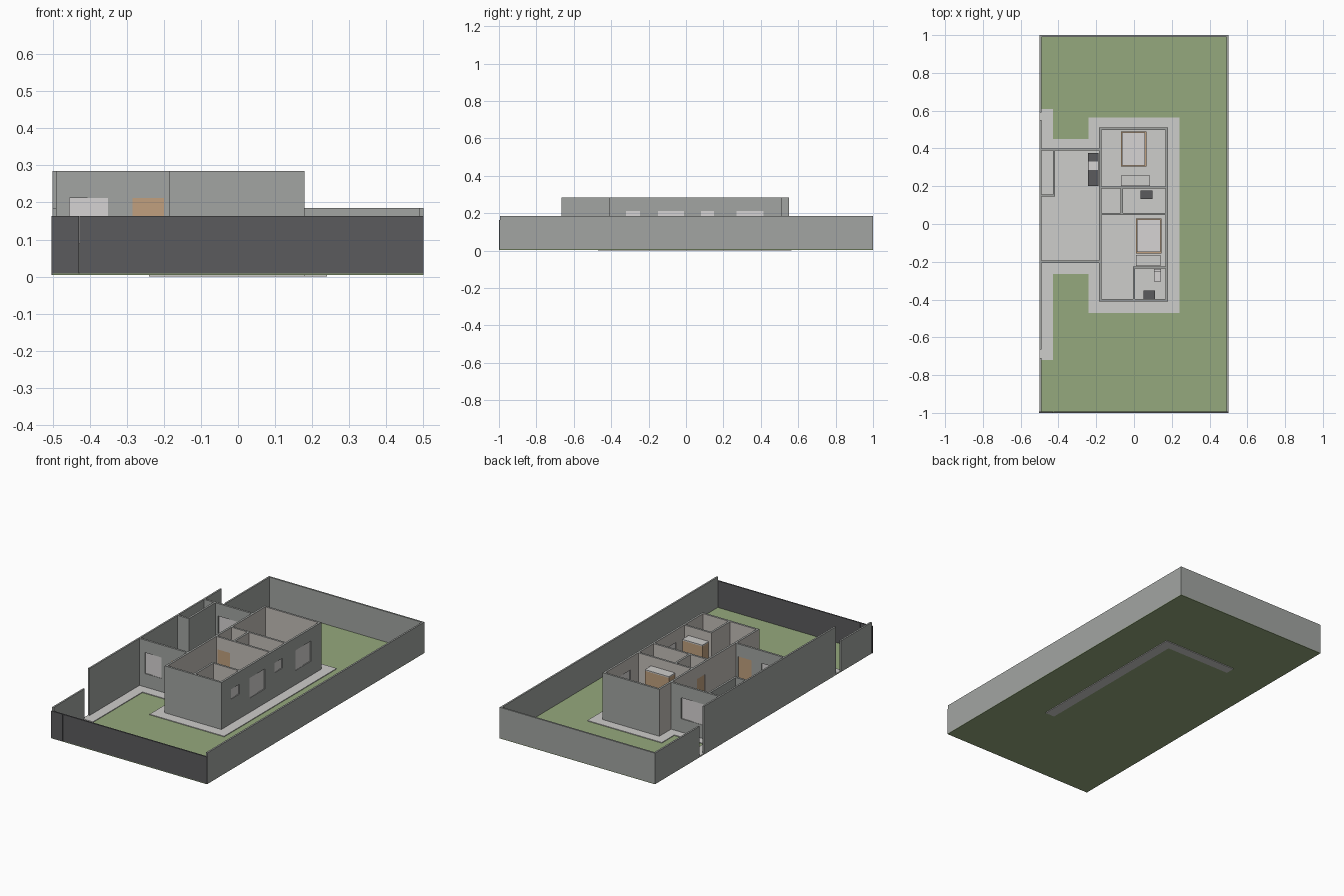
import bpy, bmesh
from mathutils import Vector

if "Cube" in bpy.data.objects:
    bpy.data.objects.remove(bpy.data.objects["Cube"])


def material(name, r, g, b):
    lin = [((c / 255 + 0.055) / 1.055) ** 2.4 for c in (r, g, b)]
    m = bpy.data.materials.new(name)
    m.diffuse_color = (*lin, 1)
    m.use_nodes = True
    m.node_tree.nodes["Principled BSDF"].inputs["Base Color"].default_value = m.diffuse_color
    return m


GRASS = material("grass green", 149, 169, 125)
PAVING = material("pale paving", 206, 205, 203)
WALL = material("wall grey", 162, 165, 162)
PLASTER = material("warm plaster", 196, 190, 185)
DARK = material("dark grey", 91, 91, 93)
WOOD = material("light wood", 193, 160, 126)
WHITE = material("off white", 214, 212, 211)

H = 0.285          # house wall height
FENCE = 0.185      # boundary wall height
T = 0.012          # wall thickness
BASE = 0.005


def make(name, boxes, mat, rule=None):
    """Object made of boxes (x0, x1, y0, y1, z0, z1); rule(face) -> True uses plaster."""
    bm = bmesh.new()
    for x0, x1, y0, y1, z0, z1 in boxes:
        vs = bmesh.ops.create_cube(bm, size=1)["verts"]
        for v in vs:
            v.co = Vector((x1 if v.co.x > 0 else x0,
                           y1 if v.co.y > 0 else y0,
                           z1 if v.co.z > 0 else z0))
    bm.normal_update()
    me = bpy.data.meshes.new(name)
    me.materials.append(mat)
    if rule:
        me.materials.append(PLASTER)
        for f in bm.faces:
            f.material_index = 1 if rule(f) else 0
    bm.to_mesh(me)
    bm.free()
    ob = bpy.data.objects.new(name, me)
    bpy.context.collection.objects.link(ob)
    return ob


def indoor(f):
    """Faces within the bedroom block are plastered, wall tops stay grey."""
    c = f.calc_center_median()
    return abs(f.normal.z) < 0.5 and -0.19 < c.x < 0.17 and -0.401 < c.y < 0.501


def wall(name, axis, pos, a, b, openings=(), height=H):
    """Wall along an axis; openings are (from, to, bottom, top, kind)."""
    def box(u0, u1, z0, z1, t=T / 2, off=0.0):
        p0, p1 = pos + off - t, pos + off + t
        return (u0, u1, p0, p1, z0, z1) if axis == "x" else (p0, p1, u0, u1, z0, z1)

    parts, u = [], a
    for o0, o1, zb, zt, kind in sorted(openings):
        parts += [box(u, o0, BASE, height), box(o0, o1, zt, height)]
        if zb > 0.02:
            parts.append(box(o0, o1, BASE, zb))
        if kind == "window":      # two sliding sashes
            mid = (o0 + o1) / 2
            make(name + "_window", [box(o0, mid + 0.004, zb, zt, 0.002, 0.002),
                                    box(mid - 0.004, o1, zb, zt, 0.002, -0.002)], WHITE)
        else:
            make(name + "_door", [box(o0, o1, BASE, zt, 0.004)], WOOD)
        u = o1
    parts.append(box(u, b, BASE, height))
    make(name, parts, WALL, indoor)


# Ground and paving
make("lawn", [(-0.5, 0.5, -1, 1, 0.004, 0.008)], GRASS)
make("walkway", [
    (0.18, 0.24, -0.47, 0.565, 0, 0.012),
    (-0.24, 0.18, 0.51, 0.565, 0, 0.012),
    (-0.24, 0.18, -0.47, -0.41, 0.006, 0.012),
    (-0.24, -0.185, -0.41, -0.265, 0.006, 0.012),
    (-0.24, -0.185, 0.45, 0.51, 0.006, 0.012),
    (-0.5, -0.43, -0.72, 0.61, 0.006, 0.012),
    (-0.43, -0.185, -0.265, 0.45, 0.006, 0.012)], PAVING)
make("house_floor", [(-0.185, 0.18, -0.41, 0.51, 0.006, 0.013)], PAVING)

# Boundary walls and front gates
make("boundary_wall", [
    (0.49, 0.5, -0.995, 1, BASE, FENCE),
    (-0.5, 0.49, 0.99, 1, BASE, FENCE),
    (-0.5, -0.49, 0.59, 0.99, BASE, FENCE),
    (-0.5, -0.49, -0.995, -0.71, BASE, FENCE)], WALL)
make("tall_side_wall", [(-0.5, -0.49, -0.665, 0.55, BASE, H)], WALL)
make("pedestrian_gate", [(-0.503, -0.429, -1, -0.992, BASE, 0.163)], DARK)
make("vehicle_gate", [(-0.427, 0.5, -1, -0.992, BASE, 0.163)], DARK)

# Outer walls of the bedroom block
TOP = 0.212
wall("right_wall", "y", 0.174, -0.41, 0.51, [
    (-0.32, -0.245, 0.155, TOP, "window"), (-0.15, -0.01, 0.095, TOP, "window"),
    (0.08, 0.15, 0.155, TOP, "window"), (0.27, 0.415, 0.095, TOP, "window")])
wall("left_wall", "y", -0.179, -0.41, 0.51, [(0.09, 0.165, 0, TOP, "door")])
wall("rear_wall", "x", 0.504, -0.173, 0.168)
wall("front_wall", "x", -0.404, -0.173, 0.168)

# Living room walls and closet
wall("living_front_wall", "x", -0.2, -0.49, -0.185, [
    (-0.455, -0.35, 0.09, TOP, "window"), (-0.285, -0.2, 0, TOP, "door")])
wall("living_rear_wall", "x", 0.395, -0.49, -0.185, [(-0.4, -0.25, 0.09, TOP, "window")])
wall("closet_front", "x", 0.151, -0.49, -0.418)
wall("closet_side", "y", -0.424, 0.157, 0.389)

# Inner partitions
wall("bedroom_partition", "x", 0.193, -0.173, 0.168, [(-0.165, -0.085, 0, TOP, "door")])
wall("bathroom_partition", "x", 0.053, -0.173, 0.168, [(-0.165, -0.085, 0, TOP, "door")])
wall("hall_partition", "y", -0.065, 0.059, 0.187)
wall("ensuite_partition", "x", -0.23, -0.006, 0.168)
wall("ensuite_side", "y", 0.0, -0.398, -0.236)

# Beds and wardrobes
for x0, x1, y0, y1 in ((-0.07, 0.065, 0.305, 0.49), (0.01, 0.145, -0.155, 0.03)):
    make("bed_frame", [(x0, x1, y0, y1, 0.013, 0.05)], WOOD)
    make("mattress", [(x0 + 0.006, x1 - 0.006, y0 + 0.006, y1 - 0.006, 0.05, 0.07)], WHITE)
for x0, x1, y0 in ((-0.07, 0.085, 0.2), (0.01, 0.14, -0.223)):
    make("wardrobe", [(x0, x1, y0, y0 + 0.056, 0.013, 0.225)], WOOD)
    make("wardrobe_top", [(x0, x1, y0, y0 + 0.058, 0.225, 0.232)], PAVING)

# Kitchen counter with sink, bathroom vanities and toilet
make("kitchen_counter", [(-0.243, -0.187, 0.2, 0.375, 0.012, 0.09)], DARK)
make("kitchen_sink", [(-0.24, -0.19, 0.285, 0.33, 0.09, 0.094)], WHITE)
make("vanity", [(0.035, 0.097, 0.132, 0.177, 0.013, 0.085),
                (0.05, 0.112, -0.396, -0.352, 0.013, 0.085)], DARK)
make("toilet", [(0.105, 0.143, -0.305, -0.24, 0.013, 0.05),
                (0.105, 0.143, -0.255, -0.238, 0.05, 0.085)], WHITE)
